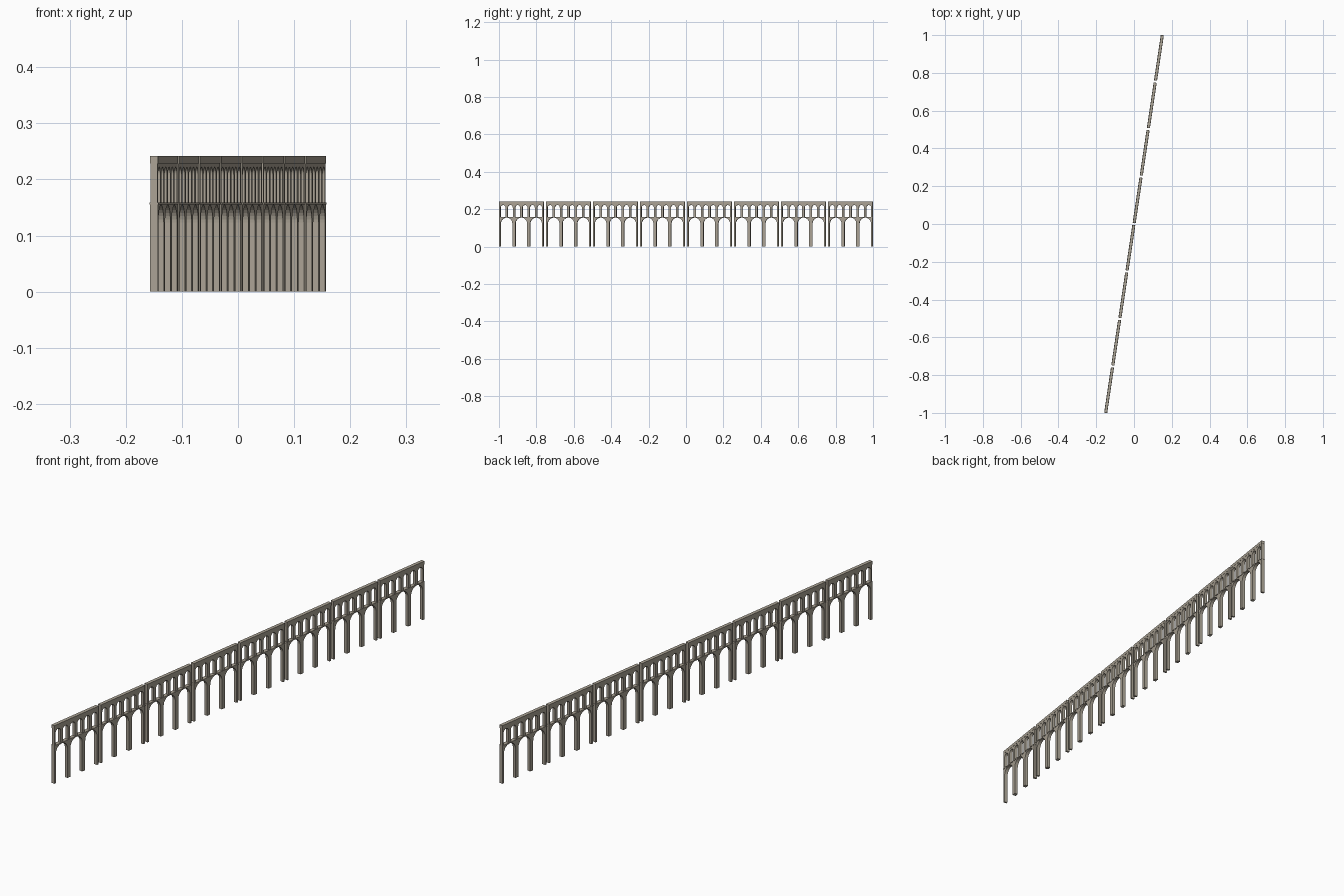
import bpy, bmesh, math
from mathutils import Matrix

if "Cube" in bpy.data.objects:
    bpy.data.objects.remove(bpy.data.objects["Cube"])

ANGLE = math.atan2(1.0, 0.15)      # direction of the run, seen from the top
PERIOD, LENGTH, COUNT = 0.2542, 0.2405, 8
stone = bpy.data.materials.new("stone")
stone.diffuse_color = (0.40, 0.36, 0.295, 1)
stone.use_nodes = True
stone.node_tree.nodes["Principled BSDF"].inputs["Base Color"].default_value = stone.diffuse_color


def place(obj, k):
    d = (k - (COUNT - 1) / 2) * PERIOD
    obj.matrix_world = Matrix.Rotation(ANGLE, 4, 'Z') @ Matrix.Translation((d, 0, 0))


def make(name, outline, depth):
    """Extrude an x-z outline through depth and repeat it along the run."""
    bm = bmesh.new()
    face = bm.faces.new([bm.verts.new((x, -depth / 2, z)) for x, z in outline])
    ext = bmesh.ops.extrude_face_region(bm, geom=[face])
    for v in ext["geom"]:
        if isinstance(v, bmesh.types.BMVert):
            v.co.y += depth
    bmesh.ops.recalc_face_normals(bm, faces=bm.faces)
    bmesh.ops.triangulate(bm, faces=[f for f in bm.faces if len(f.verts) > 4])
    mesh = bpy.data.meshes.new(name)
    bm.to_mesh(mesh)
    bm.free()
    mesh.materials.append(stone)
    for k in range(COUNT):
        obj = bpy.data.objects.new(f"{name}_{k + 1}", mesh)
        bpy.context.collection.objects.link(obj)
        place(obj, k)


def arcade(n, pier, end, z0, crown, z1, seg):
    """Comb outline: n round-headed openings between piers."""
    w = (LENGTH - 2 * end - (n - 1) * pier) / n
    r = w / 2
    pts = [(-LENGTH / 2, z1), (-LENGTH / 2, z0)]
    for i in range(n):
        cx = -LENGTH / 2 + end + r + i * (w + pier)
        pts.append((cx - r, z0))
        for s in range(seg + 1):
            a = math.pi * (1 - s / seg)
            pts.append((cx + r * math.cos(a), crown - r + r * math.sin(a)))
        pts.append((cx + r, z0))
    return pts + [(LENGTH / 2, z0), (LENGTH / 2, z1)]


def bar(z0, z1, extra):
    h = LENGTH / 2 + extra
    return [(-h, z0), (h, z0), (h, z1), (-h, z1)]


# tall lower arches, ledge, small upper arches and top channel
make("lower_arcade", arcade(3, 0.0165, 0.0085, 0, 0.1545, 0.157, 16), 0.0138)
make("ledge", bar(0.1555, 0.159, 0.001), 0.0165)
make("upper_arcade", arcade(6, 0.0125, 0.0075, 0.158, 0.222, 0.229, 12), 0.0128)
make("top_course", bar(0.2285, 0.2415, 0.0005), 0.0145)
